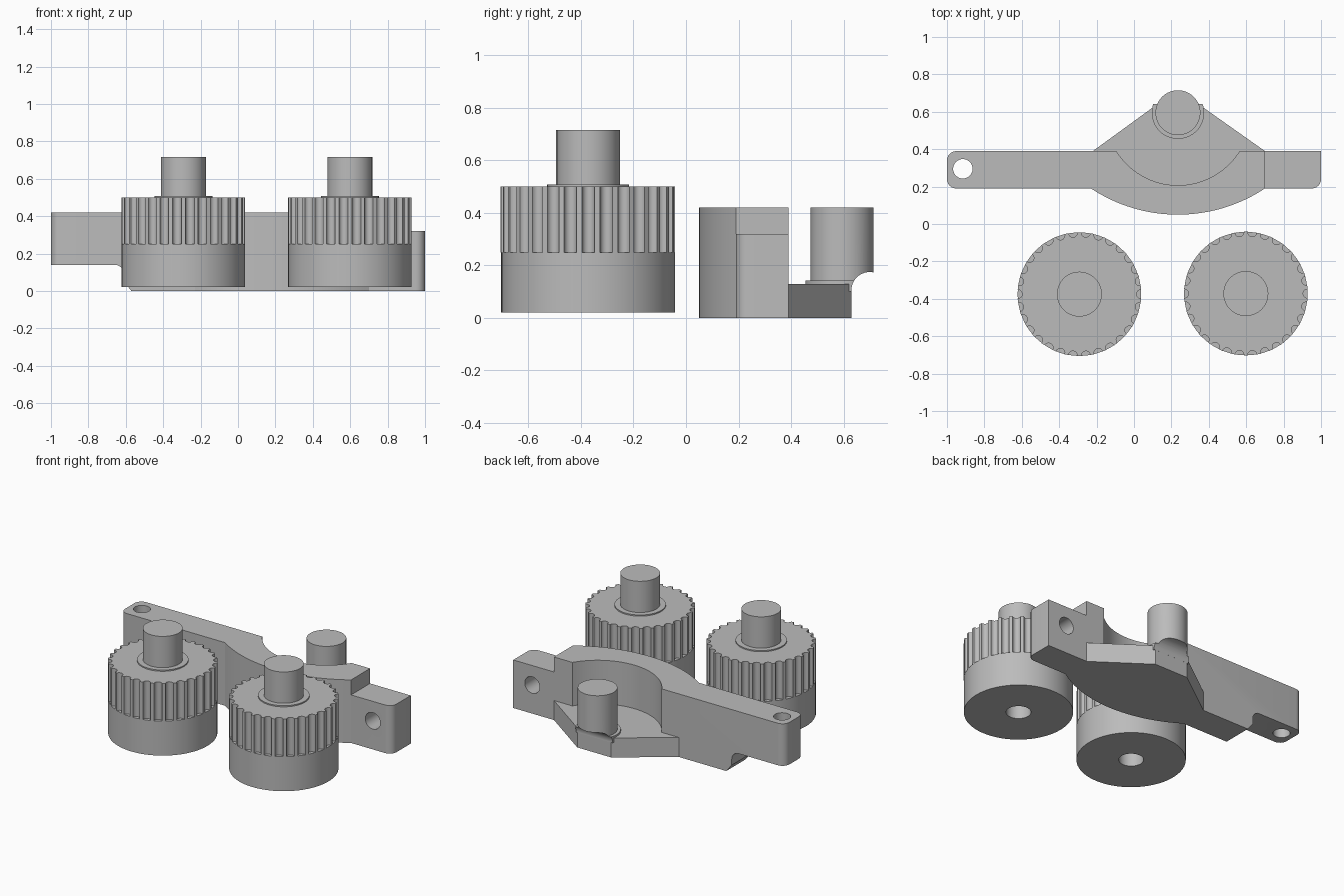
import bpy, bmesh, math
from mathutils import Matrix, Vector

if "Cube" in bpy.data.objects:
    bpy.data.objects.remove(bpy.data.objects["Cube"])

grey = bpy.data.materials.new("mid grey")
grey.diffuse_color = (0.5, 0.5, 0.5, 1)
grey.use_nodes = True
grey.node_tree.nodes["Principled BSDF"].inputs["Base Color"].default_value = grey.diffuse_color


def finish(name, bm):
    bmesh.ops.recalc_face_normals(bm, faces=bm.faces)
    me = bpy.data.meshes.new(name)
    bm.to_mesh(me)
    bm.free()
    ob = bpy.data.objects.new(name, me)
    bpy.context.collection.objects.link(ob)
    me.materials.append(grey)
    return ob


def prism(name, pts, lo, hi, axis="z", round_edges=None, radius=0.05):
    """Extrude a closed outline along z, y (outline in xz) or x (outline in yz)."""
    place = {"z": lambda a, b, h: (a, b, h),
             "y": lambda a, b, h: (a, h, b),
             "x": lambda a, b, h: (h, a, b)}[axis]
    bm = bmesh.new()
    low = [bm.verts.new(place(a, b, lo)) for a, b in pts]
    top = [bm.verts.new(place(a, b, hi)) for a, b in pts]
    bm.faces.new(low)
    bm.faces.new(top)
    n = len(pts)
    for i in range(n):
        j = (i + 1) % n
        bm.faces.new((low[i], low[j], top[j], top[i]))
    if round_edges:
        edges = [e for e in bm.edges
                 if all(round_edges(v.co) for v in e.verts)
                 and abs(e.verts[0].co.z - e.verts[1].co.z) > 0.1]
        bmesh.ops.bevel(bm, geom=edges, offset=radius, segments=6,
                        profile=0.5, affect='EDGES')
    return finish(name, bm)


def lathe(name, profile, centre, steps=64):
    """Spin (radius, height) points about a vertical axis."""
    bm = bmesh.new()
    vs = [bm.verts.new((r, 0, z)) for r, z in profile]
    es = [bm.edges.new(p) for p in zip(vs, vs[1:])]
    bmesh.ops.spin(bm, geom=vs + es, cent=(0, 0, 0), axis=(0, 0, 1),
                   angle=2 * math.pi, steps=steps, use_merge=False)
    bmesh.ops.remove_doubles(bm, verts=bm.verts, dist=1e-5)
    bmesh.ops.translate(bm, verts=bm.verts, vec=(*centre, 0))
    return finish(name, bm)


def circle(cx, cy, r, n=48, start=0.0, sweep=2 * math.pi):
    full = abs(sweep) > 6.28
    return [(cx + r * math.cos(start + sweep * i / (n if full else n - 1)),
             cy + r * math.sin(start + sweep * i / (n if full else n - 1)))
            for i in range(n)]


def boolean(target, tool, op):
    m = target.modifiers.new("cut", 'BOOLEAN')
    m.operation, m.object, m.solver = op, tool, 'EXACT'
    bpy.context.view_layer.objects.active = target
    bpy.ops.object.modifier_apply(modifier=m.name)
    bpy.data.objects.remove(tool)


# Bracket: long bar with a raised left arm and a lower right block
fillet = circle(-0.66, 0.09, 0.05, 7, math.pi / 2, -math.pi / 2)
side = [(-1, 0.14)] + fillet + [(-0.61, 0.05), (-0.57, 0), (1, 0), (1, 0.32),
                                (0.7, 0.32), (0.7, 0.42), (-1, 0.42)]
bracket = prism("bracket", side, 0.19, 0.39, "y",
                lambda c: c.x < -0.99 or (c.x > 0.99 and c.y < 0.2))

# Bowed front wall
half = math.asin(0.465 / 0.842)
bow = circle(0.235, 0.892, 0.842, 33, -math.pi / 2 - half, 2 * half)
boolean(bracket, prism("bow", bow + [(0.69, 0.3), (-0.22, 0.3)], 0, 0.42), 'UNION')

# Tapered shelf behind the bar
shelf = [(-0.22, 0.3), (0.69, 0.3), (0.7, 0.39), (0.36, 0.63), (0.11, 0.63), (-0.22, 0.39)]
boolean(bracket, prism("shelf", shelf, 0, 0.13), 'UNION')

# Round recess and the two bolt holes
peg_at = (0.235, 0.595)
boolean(bracket, prism("recess", circle(*peg_at, 0.388, 96), 0.13, 0.6), 'DIFFERENCE')
boolean(bracket, prism("arm_hole", circle(-0.915, 0.295, 0.052), -0.1, 0.6), 'DIFFERENCE')
boolean(bracket, prism("block_hole", circle(0.86, 0.19, 0.055), 0, 0.6, "y"), 'DIFFERENCE')

# Peg with collar, undercut where it overhangs the shelf
peg = lathe("peg", [(0, 0.1), (0.14, 0.1), (0.14, 0.143), (0.12, 0.143),
                    (0.12, 0.42), (0, 0.42)], peg_at)
boolean(peg, prism("undercut", circle(0.70, 0.105, 0.07), 0, 0.5, "x"), 'DIFFERENCE')

# Two knurled knobs
TEETH, R, G = 30, 0.33, 0.024
for tag, (cx, cy) in (("left", (-0.292, -0.375)), ("right", (0.598, -0.372))):
    lathe(tag + "_knob_base", [(0, 0.22), (0.075, 0.22), (0.075, 0.02),
                               (R, 0.02), (R, 0.25), (0, 0.25)], (cx, cy), 96)
    outline = []
    for i in range(TEETH):
        a = 2 * math.pi * i / TEETH
        gx, gy = cx + R * math.cos(a), cy + R * math.sin(a)
        # scalloped groove, bulging toward the axis
        outline += circle(gx, gy, G, 9, a - math.pi / 2, -math.pi)
    prism(tag + "_knob_grip", outline, 0.25, 0.50)
    lathe(tag + "_knob_shaft", [(0, 0.49), (0.155, 0.49), (0.155, 0.508), (0.12, 0.508),
                                (0.12, 0.716), (0, 0.716)], (cx, cy))

# Smooth the round walls, keep the edges sharp
for ob in list(bpy.context.scene.objects):
    bpy.ops.object.select_all(action='DESELECT')
    ob.select_set(True)
    bpy.context.view_layer.objects.active = ob
    bpy.ops.object.shade_smooth_by_angle(angle=math.radians(30))
